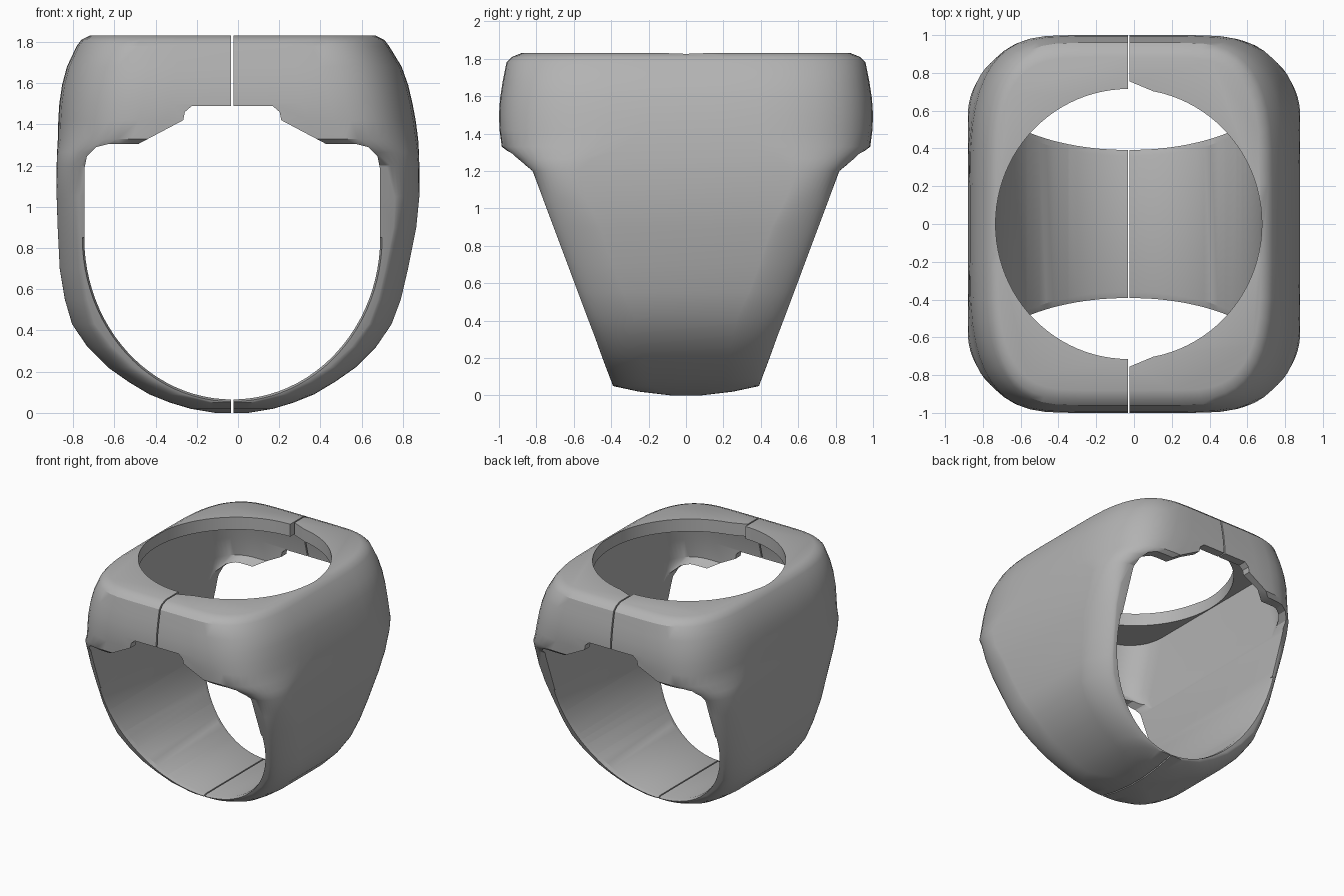
import bpy
import bmesh
from math import sin, cos, pi

cube = bpy.data.objects.get("Cube")
if cube:
    bpy.data.objects.remove(cube, do_unlink=True)

metal = bpy.data.materials.new("grey metal")
metal.use_nodes = True
GREY = (0.45, 0.45, 0.45, 1)
metal.diffuse_color = GREY
metal.node_tree.nodes["Principled BSDF"].inputs["Base Color"].default_value = GREY

CX = -0.028  # centre line of the finger hole and split


def loft(name, rings):
    """Skin a closed solid through rings of equal point count."""
    bm = bmesh.new()
    rows = [[bm.verts.new(p) for p in ring] for ring in rings]
    n = len(rows[0])
    for low, high in zip(rows, rows[1:]):
        for i in range(n):
            j = (i + 1) % n
            bm.faces.new((low[i], low[j], high[j], high[i]))
    bm.faces.new(rows[0][::-1])
    bm.faces.new(rows[-1])
    bmesh.ops.recalc_face_normals(bm, faces=bm.faces)
    mesh = bpy.data.meshes.new(name)
    bm.to_mesh(mesh)
    bm.free()
    mesh.materials.append(metal)
    obj = bpy.data.objects.new(name, mesh)
    bpy.context.collection.objects.link(obj)
    return obj


def section(z, cx, a, b, rx, ry, power=2.2, steps=12):
    """Rounded rectangle with half sizes a, b and corner radii rx, ry."""
    rx, ry = min(rx, a * 0.9), min(ry, b * 0.9)
    quarter = []
    for i in range(steps + 1):
        t = pi / 2 * i / steps
        quarter.append((a - rx + rx * max(cos(t), 0) ** (2 / power),
                        b - ry + ry * max(sin(t), 0) ** (2 / power)))
    back = quarter + [(-x, y) for x, y in quarter[::-1]]
    full = back + [(-x, -y) for x, y in back]
    return [(cx + x, y, z) for x, y in full]


def cut(target, cutter):
    mod = target.modifiers.new("cut", 'BOOLEAN')
    mod.operation = 'DIFFERENCE'
    mod.solver = 'EXACT'
    mod.object = cutter
    bpy.context.view_layer.objects.active = target
    bpy.ops.object.modifier_apply(modifier=mod.name)
    bpy.data.objects.remove(cutter, do_unlink=True)


# Outer body: height, centre x, half width, half depth, corner radii, roundness
levels = [
    (0, -.03, .08, .08, .05, .05), (.02, -.03, .2, .25, .15, .15),
    (.05, -.03, .3, .39, .26, .2), (.09, -.03, .4, .405, .18, .2),
    (.15, -.03, .5, .428, .15, .22), (.22, -.03, .6, .454, .13, .22, 2),
    (.32, -.03, .7, .49, .12, .24, 1.8), (.43, -.03, .775, .532, .11, .25, 1.6),
    (.55, -.025, .815, .577, .11, .24, 1.5), (.7, -.02, .845, .633, .11, .24, 1.5),
    (.9, -.005, .87, .708, .11, .25, 1.5), (1.05, 0, .88, .764, .12, .23, 1.6),
    (1.2, 0, .88, .82, .16, .25, 2), (1.265, 0, .878, .9, .25, .4, 2.2),
    (1.33, 0, .874, .985, .45, .65, 2.6), (1.42, -.005, .867, .997, .52, .76, 2.9),
    (1.5, -.01, .857, 1, .54, .8, 3), (1.59, -.014, .84, .994, .54, .8, 3),
    (1.68, -.018, .812, .98, .53, .78, 3), (1.78, -.025, .758, .96, .5, .75, 3),
    (1.81, -.025, .735, .93, .48, .72, 3), (1.83, -.025, .695, .88, .44, .66, 3),
]
ring = loft("ring_body", [section(*lv) for lv in levels])

# Hollow behind the walls and under the top plate
hollow = [(.9, .717, .63, .08), (1.2, .717, .76, .08), (1.27, .717, .83, .12),
          (1.35, .717, .935, .25), (1.5, .717, .93, .3), (1.73, .712, .87, .32)]
cut(ring, loft("hollow", [section(z, CX, a, b, r, r) for z, a, b, r in hollow]))

# Finger hole: round below, straight sides, stepped top edge
outline = [(0.718 * cos(t), 0.85 + 0.785 * sin(t))
           for t in [-pi * i / 48 for i in range(49)]][::-1]
right = [(.718, 1.18), (.705, 1.245), (.66, 1.29), (.6, 1.305), (.455, 1.305),
         (.238, 1.42), (.23, 1.46), (.195, 1.49)]
outline += right + [(-x, z) for x, z in right[::-1]]
cut(ring, loft("finger_hole", [[(CX + x, y, z) for x, z in outline]
                               for y in (-1.2, 1.2)]))


# Flared lip around each end of the finger hole
def lip(side, offset, scale):
    points = []
    for x, z in outline[:49]:
        z = .85 + (z - .85) * scale
        points.append((CX + x * scale, side * (.371 + .374 * z + offset), z))
    return points


for side in (-1, 1):
    cut(ring, loft("lip", [lip(side, -.05, .995), lip(side, .02, 1.02)]))

# Round opening in the top plate
circle = [(CX + .705 * cos(2 * pi * i / 96), .715 * sin(2 * pi * i / 96))
          for i in range(96)]
cut(ring, loft("top_opening", [[(x, y, z) for x, y in circle] for z in (1.4, 2)]))

# Small notches in the opening beside the split
for side in (-1, 1):
    tri = [(CX, .6), (CX, .757), (.12, .695), (.12, .6)]
    cut(ring, loft("notch", [[(x, side * y, z) for x, y in tri]
                             for z in (1.65, 2)]))

# Split between the two halves
slit = [(CX - .005, -1.2), (CX + .005, -1.2), (CX + .005, 1.2), (CX - .005, 1.2)]
cut(ring, loft("split", [[(x, y, z) for x, y in slit] for z in (-.2, 2.2)]))

bpy.ops.object.select_all(action='DESELECT')
ring.select_set(True)
bpy.context.view_layer.objects.active = ring
bpy.ops.object.shade_smooth_by_angle(angle=0.5)
